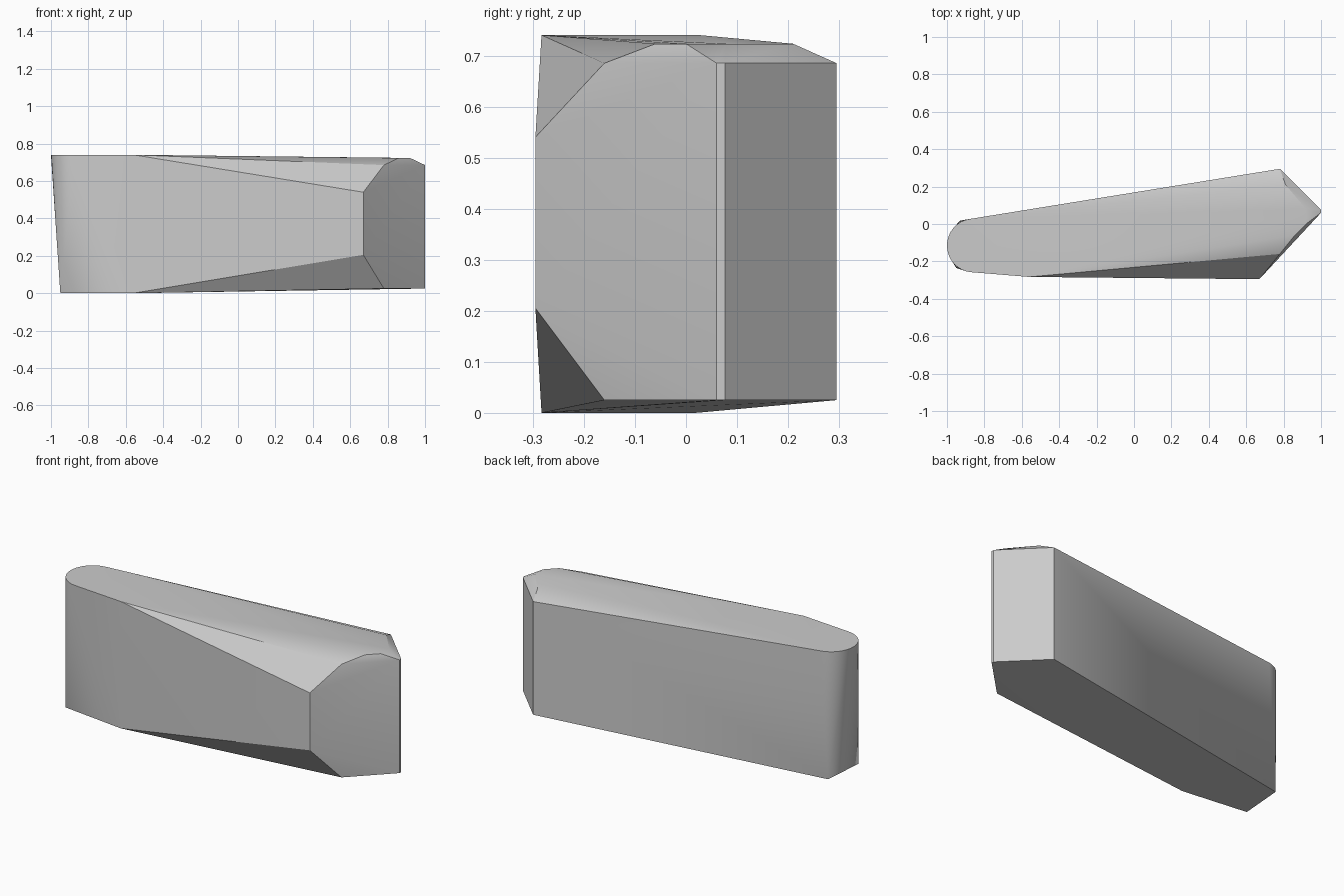
import bpy, bmesh, math

cube = bpy.data.objects.get("Cube")
if cube:
    bpy.data.objects.remove(cube, do_unlink=True)

grey = bpy.data.materials.new("plain grey")
grey.use_nodes = True
color = (0.6, 0.6, 0.6, 1)
grey.diffuse_color = color
grey.node_tree.nodes["Principled BSDF"].inputs["Base Color"].default_value = color

TOP = 0.74
points = []


def pillar(x, y, low, high):
    """Vertical edge of the block."""
    points.extend([(x, y, low), (x, y, high)])


# Rounded end: half circle on top, squared off at the base
for i in range(17):
    a = math.radians(98 + i * 166 / 16)
    points.append((-0.86 + 0.14 * math.cos(a), -0.115 + 0.143 * math.sin(a), TOP))
points += [(-0.93, 0.018, 0), (-0.95, -0.235, 0)]

# Front wall, narrowing towards the pointed end
pillar(-0.56, -0.283, 0, TOP)
pillar(0.67, -0.295, 0.205, 0.54)

# Pointed end with a narrow blunt tip
pillar(0.78, -0.16, 0.025, 0.685)
pillar(1.0, 0.06, 0.025, 0.685)
pillar(1.0, 0.076, 0.025, 0.685)
pillar(0.78, 0.295, 0.025, 0.685)

# Bevelled upper rim of the pointed end
points += [(0.86, -0.06, 0.723), (0.92, 0.0, 0.723),
           (0.92, 0.08, 0.723), (0.81, 0.21, 0.723)]

# Skin the block
bm = bmesh.new()
for p in points:
    bm.verts.new(p)
hull = bmesh.ops.convex_hull(bm, input=bm.verts)
loose = {v for v in hull["geom_interior"] + hull["geom_unused"]
         if isinstance(v, bmesh.types.BMVert)}
bmesh.ops.delete(bm, geom=list(loose), context='VERTS')
bmesh.ops.dissolve_limit(bm, angle_limit=math.radians(0.5),
                         verts=bm.verts, edges=bm.edges)
bmesh.ops.recalc_face_normals(bm, faces=bm.faces)
mesh = bpy.data.meshes.new("wedge_block")
bm.to_mesh(mesh)
bm.free()
mesh.materials.append(grey)
block = bpy.data.objects.new("wedge_block", mesh)
bpy.context.collection.objects.link(block)

# Soft shading with crisp main edges
bpy.context.view_layer.objects.active = block
block.select_set(True)
bpy.ops.object.shade_smooth_by_angle(angle=math.radians(25))
